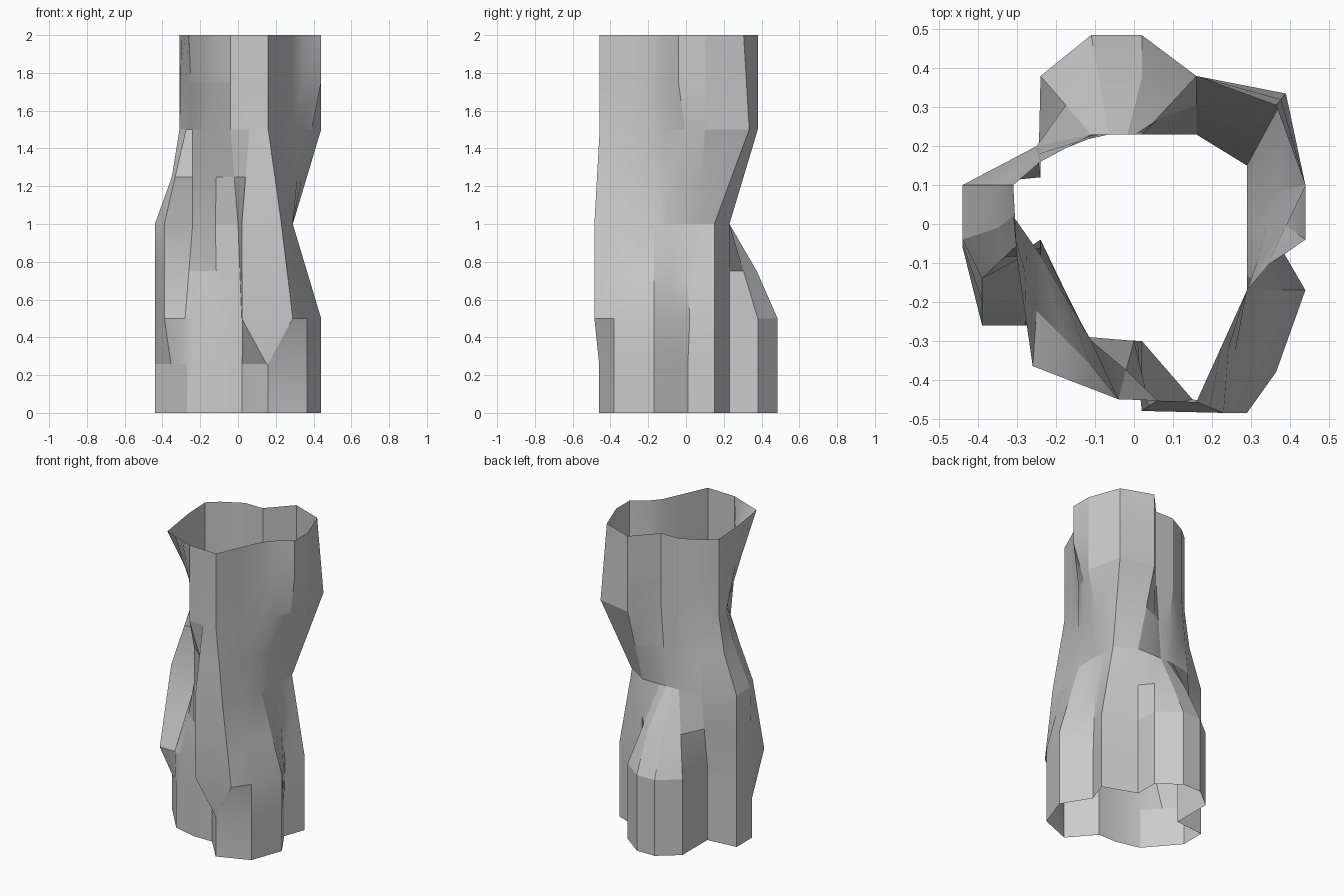
import bpy
import bmesh
from mathutils import Vector

if "Cube" in bpy.data.objects:
    bpy.data.objects.remove(bpy.data.objects["Cube"])

N = 21  # lengthwise ribs around the tube, counter-clockwise from the front


def section(z, corners):
    """Closed cross-section: ribs without a corner lie evenly on straight sides."""
    keys = sorted(corners)
    pts = [None] * N
    for a, b in zip(keys, keys[1:] + [keys[0] + N]):
        p, q = Vector(corners[a]), Vector(corners[b % N])
        for i in range(a, b):
            c = p.lerp(q, (i - a) / (b - a))
            pts[i % N] = Vector((c.x, c.y, z))
    return pts


def between(lower, upper, t, moves=None):
    """In-between section, with a few ribs moved."""
    ring = [a.lerp(b, t) for a, b in zip(lower, upper)]
    for i, (x, y) in (moves or {}).items():
        ring[i] = Vector((x, y, ring[i].z))
    return ring


# Foot: lobed outline
foot = {0: (.15, -.45), 1: (.16, -.46), 2: (.365, -.38), 3: (.44, -.17),
        5: (.33, .01), 7: (.38, .15), 8: (.16, .23), 9: (.16, .38),
        10: (.02, .485), 11: (-.11, .485), 12: (-.24, .38), 13: (-.24, .12),
        14: (-.44, .10), 15: (-.44, -.06), 17: (-.27, -.26), 18: (-.24, -.27),
        19: (-.11, -.30), 20: (.02, -.30)}

# Knee: the front panel and left lobe push outwards
knee = dict(foot)
knee.update({0: (.02, -.48), 1: (.29, -.485), 5: (.33, .02),
             16: (-.39, -.26), 17: (-.28, -.26)})

# Waist: back and right draw in, left lobe stays out
waist = {0: (.02, -.48), 1: (.23, -.485), 3: (.29, -.17), 7: (.29, .15),
         8: (.16, .23), 9: (.03, .23), 12: (-.11, .23), 13: (-.25, .20),
         14: (-.44, .10), 15: (-.44, -.04), 16: (-.39, -.14), 17: (-.24, -.04),
         19: (-.12, -.29), 20: (0, -.30)}

# Shoulder: right and back-right corners flare
shoulder = {1: (.16, -.457), 3: (.29, -.17), 4: (.34, -.11), 6: (.44, .10),
            7: (.39, .335), 8: (.16, .38), 10: (.02, .23), 11: (-.11, .23),
            13: (-.24, .16), 14: (-.31, .10), 15: (-.31, .02),
            17: (-.24, -.08), 19: (-.11, -.30), 20: (-.04, -.45)}

# Rim: the front-left flares as well
rim = dict(shoulder)
rim.update({4: (.35, -.10), 5: (.44, -.04), 7: (.365, .305),
            15: (-.30, -.09), 17: (-.26, -.365)})
del rim[19]

s_knee, s_waist = section(.5, knee), section(1, waist)
s_shoulder, s_rim = section(1.5, shoulder), section(2, rim)
rings = [section(0, foot), section(.26, foot), s_knee,
         between(s_knee, s_waist, .5, {10: (.02, .375), 11: (-.09, .375)}),
         s_waist,
         between(s_waist, s_shoulder, .5, {14: (-.35, .10), 15: (-.35, -.01)}),
         s_shoulder,
         between(s_shoulder, s_rim, .5, {5: (.44, -.04)}), s_rim]

# Open-ended tube skinned through the sections
bm = bmesh.new()
loops = [[bm.verts.new(p) for p in ring] for ring in rings]
for lo, hi in zip(loops, loops[1:]):
    for i in range(N):
        j = (i + 1) % N
        bm.faces.new((lo[i], lo[j], hi[j], hi[i]))
mesh = bpy.data.meshes.new("faceted_tube")
bm.to_mesh(mesh)
bm.free()
tube = bpy.data.objects.new("faceted_tube", mesh)
bpy.context.collection.objects.link(tube)
bpy.context.view_layer.objects.active = tube
tube.select_set(True)
bpy.ops.object.shade_smooth_by_angle(angle=.3)
